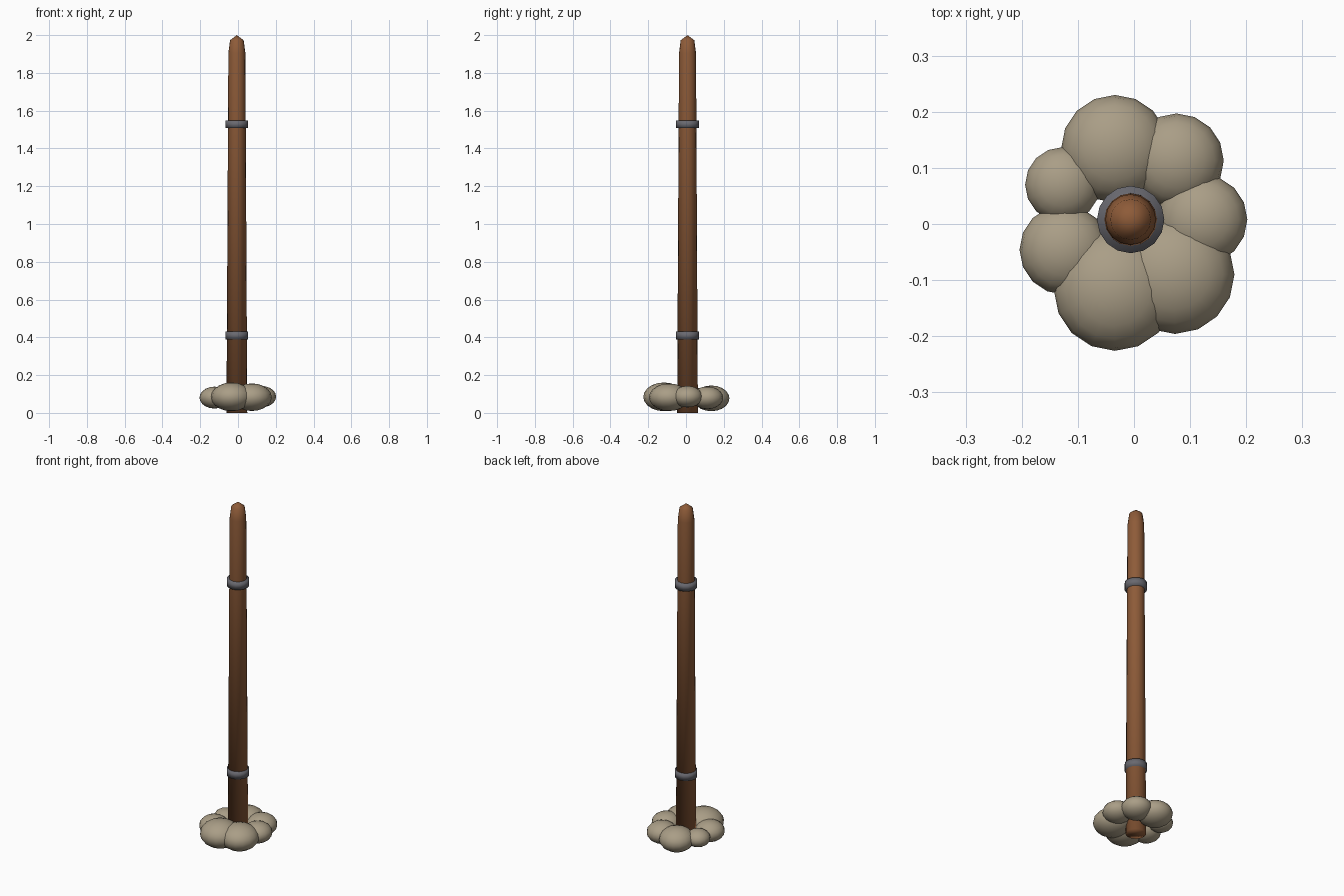
import bpy, bmesh, math

if "Cube" in bpy.data.objects:
    bpy.data.objects.remove(bpy.data.objects["Cube"])

CX, CY = -0.006, 0.008   # post axis


def material(name, rgb):
    m = bpy.data.materials.new(name)
    m.diffuse_color = (*rgb, 1)
    m.use_nodes = True
    m.node_tree.nodes["Principled BSDF"].inputs["Base Color"].default_value = m.diffuse_color
    return m


wood = material("brown_wood", (0.27, 0.105, 0.04))
metal = material("grey_metal", (0.14, 0.14, 0.16))
rock = material("tan_stone", (0.40, 0.34, 0.24))


def finish(bm, name, mat, loc):
    bmesh.ops.recalc_face_normals(bm, faces=bm.faces)
    for f in bm.faces:
        f.smooth = True
    me = bpy.data.meshes.new(name)
    bm.to_mesh(me)
    bm.free()
    me.materials.append(mat)
    ob = bpy.data.objects.new(name, me)
    ob.location = loc
    bpy.context.collection.objects.link(ob)
    return ob


def lathe(name, profile, mat, loc, sides=16):
    """Solid of revolution from (radius, height) points, ends closed."""
    bm = bmesh.new()
    rings = []
    for r, z in profile:
        n = 1 if r == 0 else sides
        rings.append([bm.verts.new((r * math.cos(2 * math.pi * i / sides),
                                    r * math.sin(2 * math.pi * i / sides), z))
                      for i in range(n)])
    for a, b in zip(rings, rings[1:]):
        for i in range(sides):
            j = (i + 1) % sides
            if len(b) == 1:
                bm.faces.new((a[i], a[j], b[0]))
            else:
                bm.faces.new((a[i], a[j], b[j], b[i]))
    for ring in (rings[0], rings[-1]):
        if len(ring) > 1:
            bm.faces.new(ring)
    return finish(bm, name, mat, loc)


# tapered wooden post with a blunt pointed tip
lathe("post", [(0.055, 0), (0.045, 1.905), (0.036, 1.973), (0, 2.0)], wood, (CX, CY, 0))

# two metal bands
for name, z in (("lower_band", 0.41), ("upper_band", 1.528)):
    lathe(name, [(0.06, -0.021), (0.06, 0.021)], metal, (CX, CY, z))

# ring of flattened stones: x, y, z, radius, half height
stones = [
    (0.122, 0.008, 0.086, 0.080, 0.057),
    (0.076, 0.113, 0.080, 0.084, 0.060),
    (-0.034, 0.134, 0.077, 0.096, 0.068),
    (-0.127, 0.070, 0.084, 0.067, 0.048),
    (-0.124, -0.046, 0.081, 0.080, 0.058),
    (-0.034, -0.117, 0.085, 0.109, 0.076),
    (0.073, -0.090, 0.083, 0.106, 0.073),
]
for i, (x, y, z, r, h) in enumerate(stones):
    bm = bmesh.new()
    bmesh.ops.create_uvsphere(bm, u_segments=16, v_segments=10, radius=1)
    bmesh.ops.scale(bm, vec=(r, r, h), verts=bm.verts)
    finish(bm, f"base_stone_{i + 1}", rock, (x, y, z))
